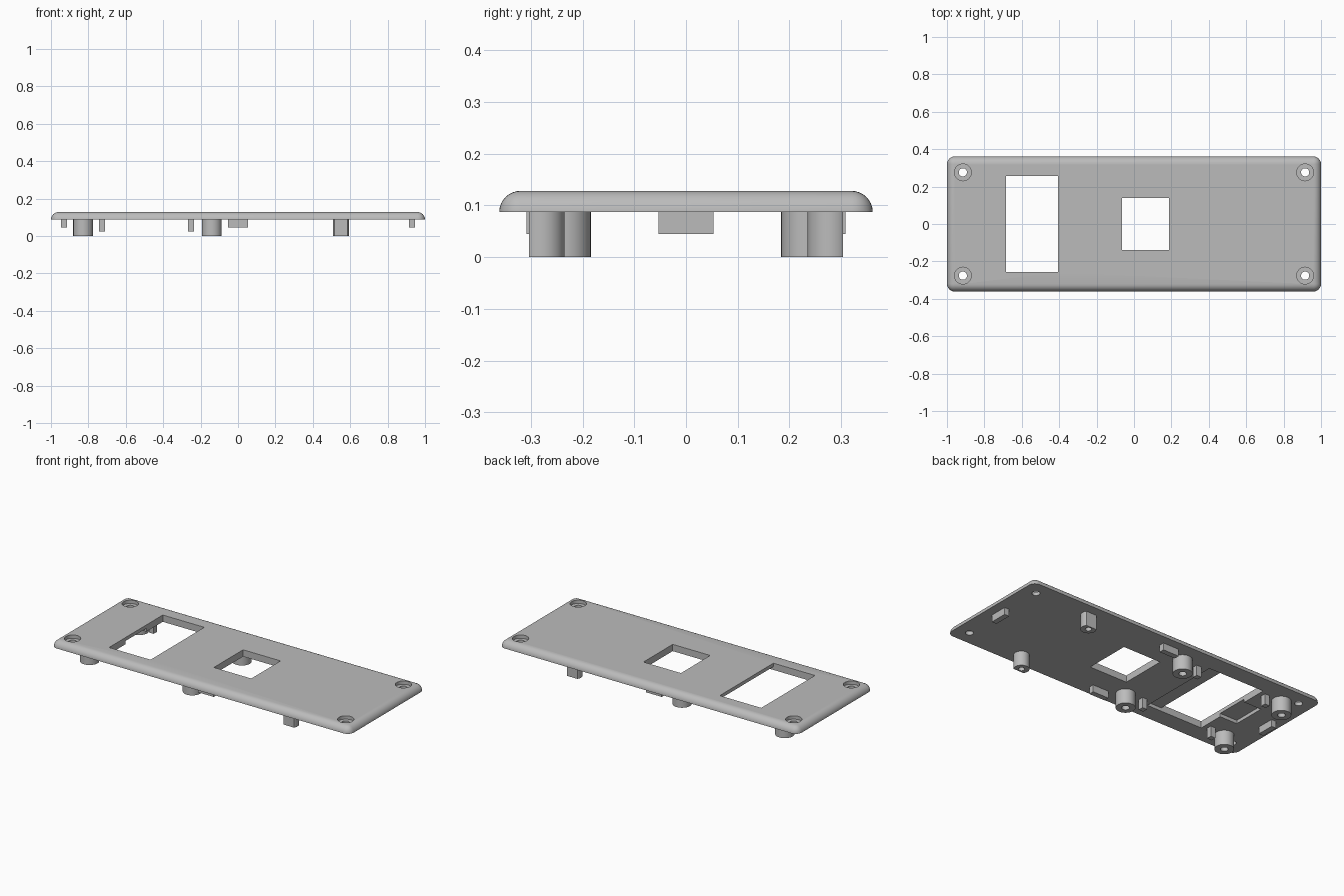
import bpy
import bmesh
from mathutils import Vector, Matrix

if "Cube" in bpy.data.objects:
    bpy.data.objects.remove(bpy.data.objects["Cube"])

UNDER, TOP = 0.087, 0.128      # underside and top of the plate

grey = bpy.data.materials.new("grey plastic")
grey.use_nodes = True
grey.diffuse_color = (0.5, 0.5, 0.5, 1)
grey.node_tree.nodes["Principled BSDF"].inputs["Base Color"].default_value = (0.5, 0.5, 0.5, 1)


def finish(name, bm):
    mesh = bpy.data.meshes.new(name)
    bmesh.ops.recalc_face_normals(bm, faces=bm.faces)
    bm.to_mesh(mesh)
    bm.free()
    mesh.materials.append(grey)
    obj = bpy.data.objects.new(name, mesh)
    bpy.context.collection.objects.link(obj)
    return obj


def box_mesh(x0, x1, y0, y1, z0, z1):
    bm = bmesh.new()
    size = Matrix.Diagonal((x1 - x0, y1 - y0, z1 - z0, 1))
    centre = Matrix.Translation(((x0 + x1) / 2, (y0 + y1) / 2, (z0 + z1) / 2))
    bmesh.ops.create_cube(bm, size=1, matrix=centre @ size)
    return bm


def box(name, *bounds):
    return finish(name, box_mesh(*bounds))


def cylinder_mesh(x, y, r, z0, z1):
    bm = bmesh.new()
    bmesh.ops.create_cone(bm, cap_ends=True, segments=40, radius1=r, radius2=r,
                          depth=z1 - z0, matrix=Matrix.Translation((x, y, (z0 + z1) / 2)))
    return bm


def cylinder(name, *dims):
    return finish(name, cylinder_mesh(*dims))


def activate(obj):
    bpy.ops.object.select_all(action='DESELECT')
    obj.select_set(True)
    bpy.context.view_layer.objects.active = obj


def cut(obj, cutter):
    cutter.hide_render = True
    mod = obj.modifiers.new("cut", 'BOOLEAN')
    mod.operation = 'DIFFERENCE'
    mod.solver = 'EXACT'
    mod.object = cutter
    activate(obj)
    bpy.ops.object.modifier_apply(modifier=mod.name)
    bpy.data.objects.remove(cutter)


def smooth(obj):
    activate(obj)
    bpy.ops.object.shade_smooth_by_angle(angle=0.6)


# Cover plate: upper half of a fully rounded slab
radius = TOP - UNDER
bm = box_mesh(-1, 1, -0.361, 0.361, UNDER - radius - 0.002, TOP)
bmesh.ops.bevel(bm, geom=bm.edges[:], offset=radius, segments=8, profile=0.5, affect='EDGES')
cutting = bmesh.ops.bisect_plane(bm, geom=bm.verts[:] + bm.edges[:] + bm.faces[:],
                                 plane_co=Vector((0, 0, UNDER)), plane_no=Vector((0, 0, 1)),
                                 clear_inner=True)
rim = [e for e in cutting["geom_cut"] if isinstance(e, bmesh.types.BMEdge)]
bmesh.ops.contextual_create(bm, geom=rim)
plate = finish("cover_plate", bm)

# Windows and the shallow pockets on the underside
cut(plate, box("large_window_cutter", -0.684, -0.406, -0.257, 0.257, 0, 0.2))
cut(plate, box("small_window_cutter", -0.064, 0.187, -0.14, 0.14, 0, 0.2))
cut(plate, box("wide_pocket_cutter", -0.6, -0.31, -0.257, 0.257, 0, UNDER + 0.02))
cut(plate, box("side_pocket_cutter", -0.80, -0.6, -0.1, 0.1, 0, UNDER + 0.02))

# Counterbored corner screw holes
for x in (-0.915, 0.915):
    for y in (-0.276, 0.276):
        cut(plate, cylinder("bore_cutter", x, y, 0.045, TOP - 0.02, 0.2))
        cut(plate, cylinder("hole_cutter", x, y, 0.022, 0, 0.2))
smooth(plate)


# Screw posts with blind holes; outer sides trimmed flat where they reach the rim
def post(name, x, y, r):
    bm = cylinder_mesh(x, y, r, 0, UNDER + 0.001)
    side = 1 if y > 0 else -1
    if abs(y) + r > 0.303:
        trim = bmesh.ops.bisect_plane(bm, geom=bm.verts[:] + bm.edges[:] + bm.faces[:],
                                      plane_co=Vector((0, side * 0.303, 0)),
                                      plane_no=Vector((0, side, 0)), clear_outer=True)
        edges = [e for e in trim["geom_cut"] if isinstance(e, bmesh.types.BMEdge)]
        bmesh.ops.holes_fill(bm, edges=list({e for e in bm.edges if e.is_boundary} | set(edges)))
    obj = finish(name, bm)
    cut(obj, cylinder("post_hole_cutter", x, y, 0.4 * r, -0.05, 0.07))
    smooth(obj)


for end, s in (("front", -1), ("back", 1)):
    post(end + "_right_post", -0.828, s * 0.237, 0.053)
    post(end + "_middle_post", -0.14, s * 0.237, 0.053)
    post(end + "_left_post", 0.551, s * 0.278, 0.043)
    # Locating pins beside the large window
    for side, x in (("outer", -0.727), ("inner", -0.251)):
        box(f"{end}_{side}_pin", x - 0.016, x + 0.016, s * 0.225 - 0.016, s * 0.225 + 0.016,
            0.025, UNDER + 0.001)
    # Tabs along the long edges
    box(end + "_tab", -0.053, 0.053, s * 0.292 - 0.016, s * 0.292 + 0.016, 0.045, UNDER + 0.001)

# Tabs at the short ends
for side, s in (("right", -1), ("left", 1)):
    box(side + "_tab", s * 0.93 - 0.016, s * 0.93 + 0.016, -0.053, 0.053, 0.045, UNDER + 0.001)
